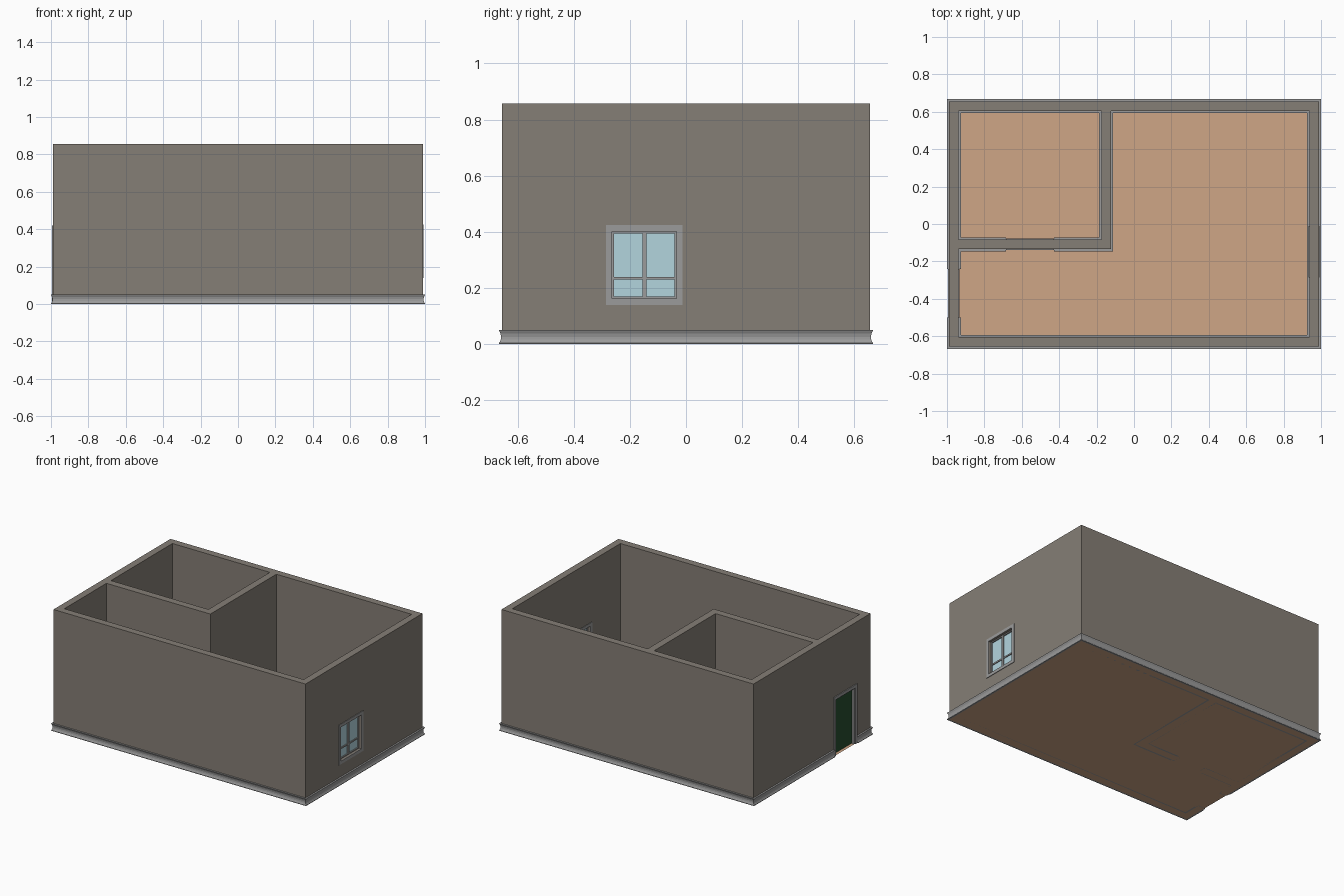
import bpy, bmesh
from mathutils import Vector

if "Cube" in bpy.data.objects:
    bpy.data.objects.remove(bpy.data.objects["Cube"])


def material(name, rgb):
    m = bpy.data.materials.new(name)
    m.diffuse_color = (*rgb, 1)
    m.use_nodes = True
    m.node_tree.nodes["Principled BSDF"].inputs["Base Color"].default_value = m.diffuse_color
    return m


WALL = material("taupe", (0.235, 0.21, 0.18))
FLOOR = material("tan", (0.62, 0.38, 0.24))
TRIM = material("trim_grey", (0.33, 0.33, 0.33))
GREEN = material("dark_green", (0.02, 0.075, 0.03))
GLASS = material("pale_blue", (0.45, 0.66, 0.73))


def finish(name, bm, mat):
    bmesh.ops.recalc_face_normals(bm, faces=bm.faces)
    me = bpy.data.meshes.new(name)
    bm.to_mesh(me)
    bm.free()
    ob = bpy.data.objects.new(name, me)
    bpy.context.collection.objects.link(ob)
    if mat:
        me.materials.append(mat)
    return ob


def add_prism(bm, pts, z0, z1):
    face = bm.faces.new([bm.verts.new((x, y, z0)) for x, y in pts])
    new = bmesh.ops.extrude_face_region(bm, geom=[face])["geom"]
    bmesh.ops.translate(bm, vec=(0, 0, z1 - z0),
                        verts=[v for v in new if isinstance(v, bmesh.types.BMVert)])


def add_box(bm, x0, x1, y0, y1, z0, z1):
    add_prism(bm, [(x0, y0), (x1, y0), (x1, y1), (x0, y1)], z0, z1)


def boxes(name, mat, items):
    bm = bmesh.new()
    for b in items:
        add_box(bm, *b)
    return finish(name, bm, mat)


X, Y, T, H = 0.988, 0.655, 0.05, 0.857      # outer half sizes, wall thickness, height
IX, IY = X - T, Y - T
PX0, PX1, PY0, PY1 = -0.174, -0.123, -0.134, -0.083   # partition wall faces
DOOR_Y, DOOR_X = (-0.5, -0.24), (-0.684, -0.428)      # casing extents
CW, DOOR_TOP = 0.022, 0.42
WIN_Y, WIN_Z = (-0.285, -0.012), (0.14, 0.424)

small_room = [(-IX, PY1), (PX0, PY1), (PX0, IY), (-IX, IY)]
big_room = [(-IX, -IY), (IX, -IY), (IX, IY), (PX1, IY), (PX1, PY0), (-IX, PY0)]

# walls: solid block with rooms and openings cut out
walls = boxes("walls", WALL, [(-X, X, -Y, Y, 0.001, H)])
cutters = []
for room in (small_room, big_room):
    bm = bmesh.new()
    add_prism(bm, room, -0.1, 1)
    cutters.append(finish("room_cutter", bm, None))
cutters += [
    boxes("front_door_cutter", None, [(-1.1, -0.9, DOOR_Y[0] + CW, DOOR_Y[1] - CW, -0.1, DOOR_TOP - CW)]),
    boxes("inner_door_cutter", None, [(DOOR_X[0] + CW, DOOR_X[1] - CW, PY0 - 0.04, PY1 + 0.04, -0.1, DOOR_TOP - CW)]),
    boxes("window_cutter", None, [(0.9, 1.1, WIN_Y[0] + CW, WIN_Y[1] - CW, WIN_Z[0] + CW, WIN_Z[1] - CW)]),
]
bpy.context.view_layer.objects.active = walls
for c in cutters:
    c.hide_render = True
    mod = walls.modifiers.new("cut", "BOOLEAN")
    mod.operation, mod.solver, mod.object = "DIFFERENCE", "EXACT", c
    bpy.ops.object.modifier_apply(modifier=mod.name)
    bpy.data.objects.remove(c)

# floor sheet
bm = bmesh.new()
bm.faces.new([bm.verts.new((sx * X, sy * Y, 0)) for sx, sy in ((-1, -1), (1, -1), (1, 1), (-1, 1))])
floor = finish("floor", bm, FLOOR)
if floor.data.polygons[0].normal.z < 0:
    floor.data.flip_normals()

# skirting: coved profile (offset left of path, height) swept with mitred corners
PROFILE = [(0, 0), (0.012, 0), (0.012, 0.004), (0.008, 0.008), (0.005, 0.016),
           (0.004, 0.026), (0.006, 0.037), (0.010, 0.045), (0.012, 0.05), (0, 0.05)]


def skirting(name, path):
    pts = [Vector(p) for p in path]
    dirs = [(b - a).normalized() for a, b in zip(pts, pts[1:])]
    norms = [Vector((-d.y, d.x)) for d in dirs]
    bm = bmesh.new()
    rings = []
    for i, p in enumerate(pts):
        a, b = norms[max(i - 1, 0)], norms[min(i, len(norms) - 1)]
        m = (a + b) / (1 + a.dot(b))
        rings.append([bm.verts.new((p.x + m.x * o, p.y + m.y * o, z)) for o, z in PROFILE])
    n = len(PROFILE)
    for r, s in zip(rings, rings[1:]):
        for k in range(n):
            bm.faces.new((r[k], r[(k + 1) % n], s[(k + 1) % n], s[k]))
    bm.faces.new(rings[0])
    bm.faces.new(rings[-1])
    finish(name, bm, TRIM)


skirting("outer_skirting", [(-X, DOOR_Y[1]), (-X, Y), (X, Y), (X, -Y), (-X, -Y), (-X, DOOR_Y[0])])
skirting("small_room_skirting", [(DOOR_X[1], PY1), (PX0, PY1), (PX0, IY), (-IX, IY), (-IX, PY1), (DOOR_X[0], PY1)])
skirting("corner_skirting", [(DOOR_X[0], PY0), (-IX, PY0), (-IX, DOOR_Y[1])])
skirting("big_room_skirting", [(-IX, DOOR_Y[0]), (-IX, -IY), (IX, -IY), (IX, IY), (PX1, IY), (PX1, PY0), (DOOR_X[1], PY0)])


# frame in a wall: x is depth, y is width
def frame(x0, x1, y0, y1, z0, z1, w, sill=True):
    zb = z0 + w if sill else z0
    parts = [(x0, x1, y0, y0 + w, z0, z1), (x0, x1, y1 - w, y1, z0, z1),
             (x0, x1, y0 + w, y1 - w, z1 - w, z1)]
    return parts + ([(x0, x1, y0 + w, y1 - w, z0, zb)] if sill else [])


def swap(parts):
    return [(c, d, a, b, e, f) for a, b, c, d, e, f in parts]


# doors: casing on both faces, lining, recessed leaf
P = 0.006
for name, d0, d1, (w0, w1), turn in (("front_door", -X, -IX, DOOR_Y, False),
                                     ("inner_door", PY0, PY1, DOOR_X, True)):
    fix = swap if turn else list
    casing = frame(d0 - P, d0, w0, w1, 0, DOOR_TOP, CW, False) + frame(d1, d1 + P, w0, w1, 0, DOOR_TOP, CW, False)
    i0, i1, top = w0 + CW, w1 - CW, DOOR_TOP - CW
    lining = frame(d0, d1, i0, i1, 0, top, 0.006, False)
    boxes(name + "_casing", TRIM, fix(casing + lining))
    mid = (d0 + d1) / 2
    boxes(name + "_leaf", GREEN, fix([(mid - 0.007, mid + 0.007, i0 + 0.006, i1 - 0.006, 0.003, top - 0.006)]))

# window: casing on both faces, sash bars, panes
P = 0.004
boxes("window_casing", TRIM, frame(X, X + P, *WIN_Y, *WIN_Z, CW) + frame(IX - P, IX, *WIN_Y, *WIN_Z, CW))
a, b, c, d = WIN_Y[0] + CW, WIN_Y[1] - CW, WIN_Z[0] + CW, WIN_Z[1] - CW
mx, my = X - T / 2, (a + b) / 2
sash = []
for y0, y1 in ((a, my), (my, b)):
    sash += frame(mx - 0.01, mx + 0.01, y0, y1, c, d, 0.007)
    sash.append((mx - 0.008, mx + 0.008, y0 + 0.007, y1 - 0.007, 0.23, 0.24))
boxes("window_sashes", TRIM, sash)
boxes("window_glass", GLASS, [(mx - 0.002, mx + 0.002, y0 + 0.006, y1 - 0.006, c + 0.006, d - 0.006)
                              for y0, y1 in ((a, my), (my, b))])
